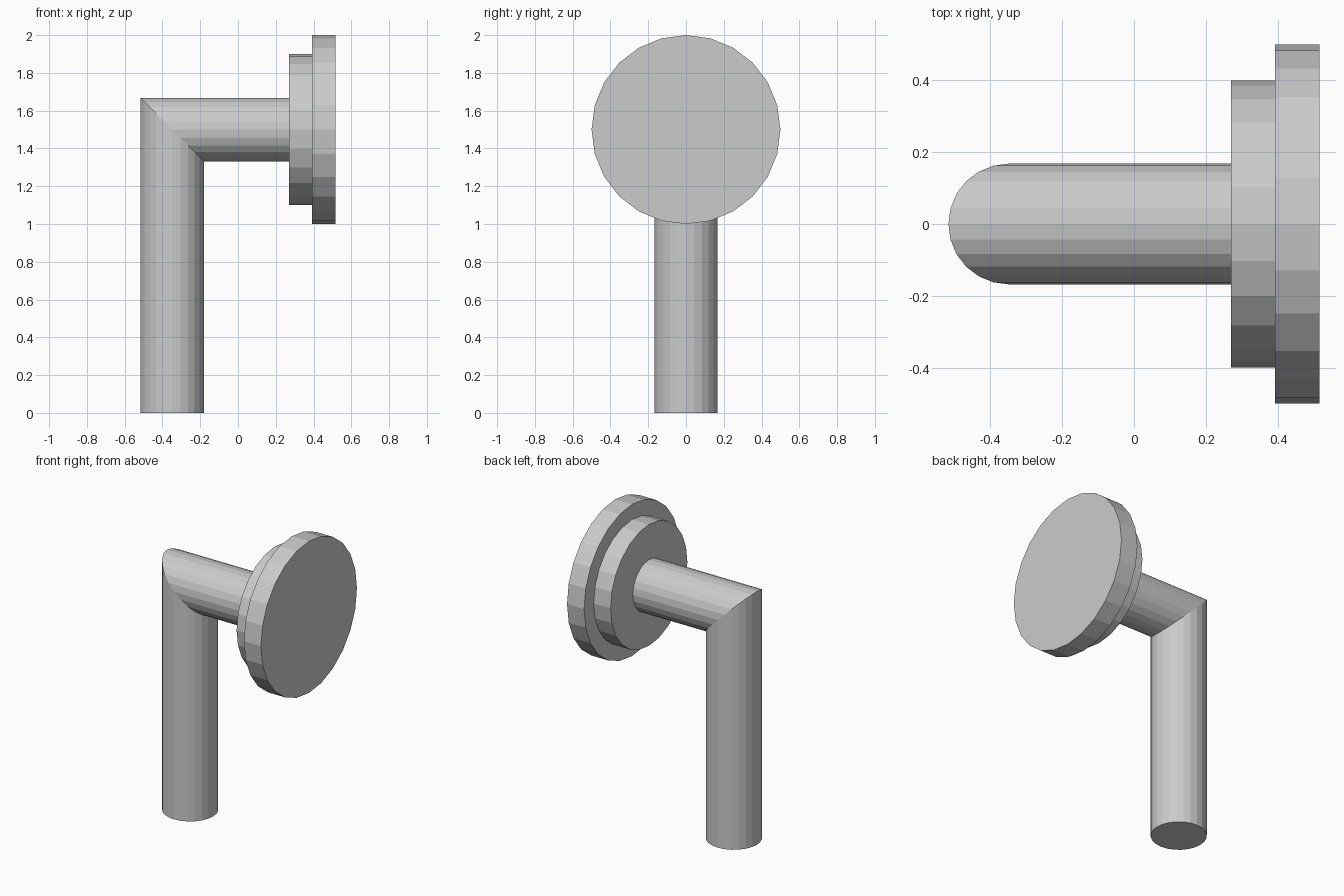
import bpy, bmesh
from math import cos, sin, pi

if "Cube" in bpy.data.objects:
    bpy.data.objects.remove(bpy.data.objects["Cube"])

SIDES = 24
AXIS_Z = 1.5


def add_disc(name, radius, x0, x1):
    bpy.ops.mesh.primitive_cylinder_add(
        vertices=SIDES, radius=radius, depth=x1 - x0,
        location=((x0 + x1) / 2, 0, AXIS_Z), rotation=(0, pi / 2, 0))
    bpy.context.object.name = name


# Mitred elbow pipe: floor ring, 45 degree joint ring, end ring
R, CX, END_X = 0.168, -0.349, 0.27
bm = bmesh.new()
rings = [[], [], []]
for i in range(SIDES):
    a = 2 * pi * i / SIDES
    c, y = R * cos(a), R * sin(a)
    rings[0].append(bm.verts.new((CX + c, y, 0)))
    rings[1].append(bm.verts.new((CX + c, y, AXIS_Z - c)))
    rings[2].append(bm.verts.new((END_X, y, AXIS_Z - c)))
for low, high in zip(rings, rings[1:]):
    for i in range(SIDES):
        j = (i + 1) % SIDES
        bm.faces.new((low[i], low[j], high[j], high[i]))
bm.faces.new(rings[0][::-1])
bm.faces.new(rings[2])
bmesh.ops.recalc_face_normals(bm, faces=bm.faces)
mesh = bpy.data.meshes.new("elbow_pipe")
bm.to_mesh(mesh)
bm.free()
bpy.context.collection.objects.link(bpy.data.objects.new("elbow_pipe", mesh))

# Stepped flange on the end of the pipe
add_disc("inner_flange", 0.4, END_X, 0.393)
add_disc("outer_flange", 0.5, 0.393, 0.517)
